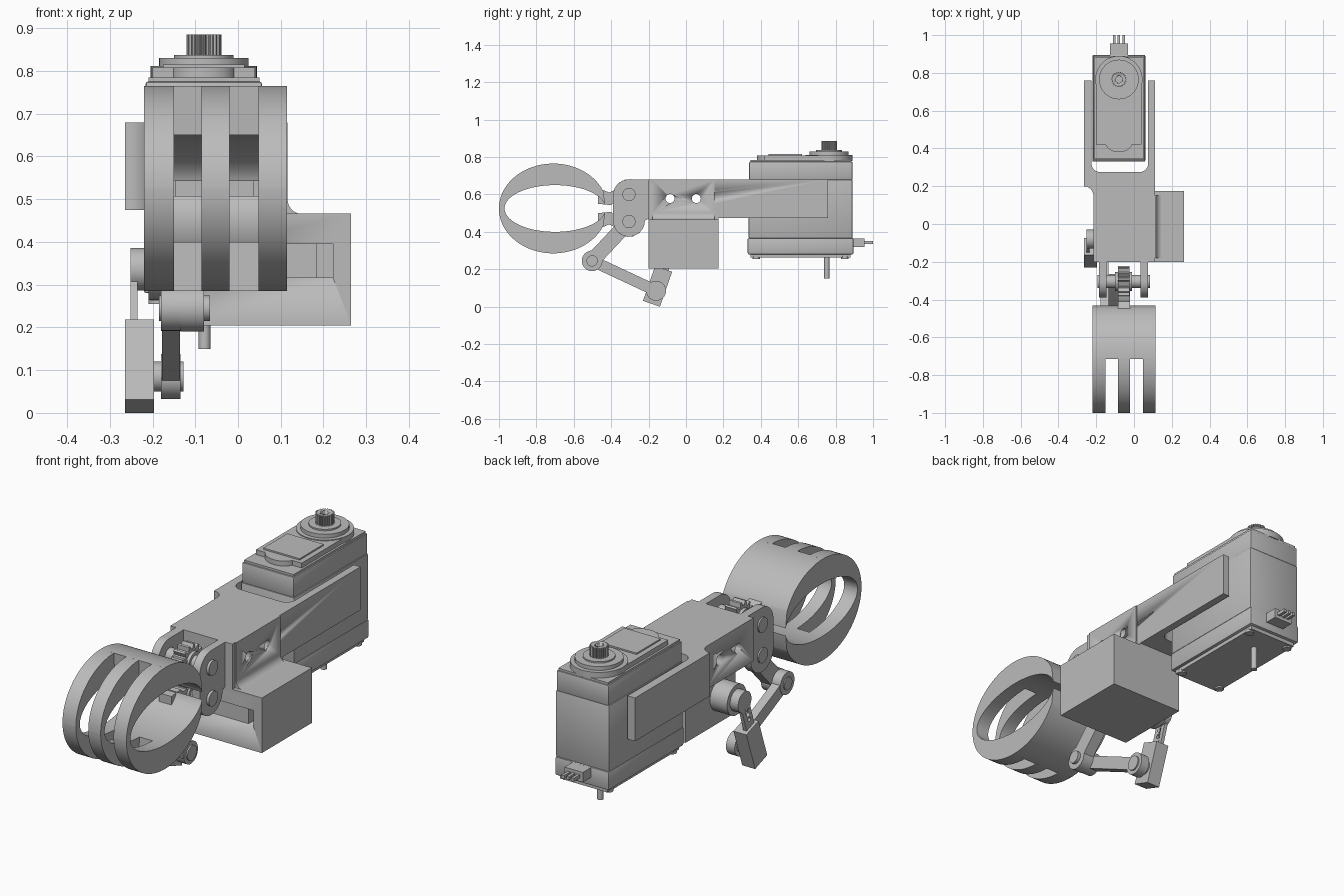
import bpy, bmesh
from math import sin, cos, pi, radians, atan2
from mathutils import Vector

if "Cube" in bpy.data.objects:
    bpy.data.objects.remove(bpy.data.objects["Cube"])

grey = bpy.data.materials.new("plain_grey")
grey.use_nodes = True
grey.diffuse_color = (0.5, 0.5, 0.5, 1)
grey.node_tree.nodes["Principled BSDF"].inputs["Base Color"].default_value = (0.5, 0.5, 0.5, 1)

PLACE = {"x": lambda p, q, h: (h, p, q),
         "y": lambda p, q, h: (p, h, q),
         "z": lambda p, q, h: (p, q, h)}


def prism(name, pts, axis, a, b, bevel=0):
    """Extrude a closed outline along an axis from a to b."""
    bm = bmesh.new()
    rings = [[bm.verts.new(PLACE[axis](p, q, h)) for p, q in pts] for h in (a, b)]
    bm.faces.new(rings[0])
    bm.faces.new(rings[1])
    n = len(pts)
    for i in range(n):
        j = (i + 1) % n
        bm.faces.new((rings[0][i], rings[0][j], rings[1][j], rings[1][i]))
    bmesh.ops.recalc_face_normals(bm, faces=bm.faces)
    if bevel:
        bmesh.ops.bevel(bm, geom=bm.edges[:], offset=bevel, segments=2, affect="EDGES", profile=0.5)
    me = bpy.data.meshes.new(name)
    bm.to_mesh(me)
    bm.free()
    me.materials.append(grey)
    ob = bpy.data.objects.new(name, me)
    bpy.context.collection.objects.link(ob)
    activate(ob)
    bpy.ops.object.shade_smooth_by_angle(angle=radians(30))
    return ob


def activate(ob):
    bpy.ops.object.select_all(action="DESELECT")
    ob.select_set(True)
    bpy.context.view_layer.objects.active = ob


def arc(c, ra, rb, t0, t1, n=24):
    return [(c[0] + ra * cos(radians(t0 + (t1 - t0) * i / n)),
             c[1] + rb * sin(radians(t0 + (t1 - t0) * i / n))) for i in range(n + 1)]


def box(name, x, y, z, bevel=0):
    return prism(name, [(x[0], y[0]), (x[1], y[0]), (x[1], y[1]), (x[0], y[1])], "z", *z, bevel)


def cyl(name, c, r, axis, a, b, n=40):
    return prism(name, arc(c, r, r, 0, 360, n)[:-1], axis, a, b)


def gear(name, c, r_in, r_out, teeth, axis, a, b):
    pts = []
    for i in range(teeth * 4):
        r = r_out if i % 4 < 2 else r_in
        t = 2 * pi * i / (teeth * 4)
        pts.append((c[0] + r * cos(t), c[1] + r * sin(t)))
    return prism(name, pts, axis, a, b)


def link(name, p, q, r, x0, x1):
    """Round-ended bar lying in the side plane."""
    t = atan2(q[1] - p[1], q[0] - p[0]) * 180 / pi
    return prism(name, arc(q, r, r, t - 90, t + 90) + arc(p, r, r, t + 90, t + 270), "x", x0, x1)


def cut(ob, cutter):
    m = ob.modifiers.new("cut", "BOOLEAN")
    m.operation, m.solver, m.object = "DIFFERENCE", "EXACT", cutter
    activate(ob)
    bpy.ops.object.modifier_apply(modifier=m.name)
    bpy.data.objects.remove(cutter)


# Main servo
CX, CY = -0.08, 0.765
box("servo_body", (-0.22, 0.06), (0.335, 0.89), (0.365, 0.68), 0.005)
box("servo_upper_case", (-0.216, 0.056), (0.338, 0.89), (0.678, 0.775), 0.005)
box("servo_lower_case", (-0.22, 0.06), (0.33, 0.895), (0.28, 0.367), 0.006)
box("servo_base", (-0.205, 0.045), (0.345, 0.88), (0.262, 0.282))
box("servo_lid", (-0.21, 0.05), (0.345, 0.885), (0.77, 0.785))
cyl("servo_boss", (CX, CY), 0.125, "z", 0.78, 0.812)
box("servo_top_plate", (-0.2, 0.04), (0.42, 0.765), (0.78, 0.808))
prism("servo_top_bulge", arc((CX, 0.44), 0.075, 0.06, 180, 360), "z", 0.78, 0.808)
box("servo_label_plate", (-0.175, 0.015), (0.44, 0.62), (0.806, 0.815))
cyl("output_collar", (CX, CY), 0.105, "z", 0.81, 0.83)
cyl("output_step", (CX, CY), 0.07, "z", 0.828, 0.837)
spline = gear("output_spline", (CX, CY), 0.035, 0.041, 24, "z", 0.83, 0.885)
cut(spline, cyl("spline_hole_cutter", (CX, CY), 0.018, "z", 0.85, 0.95))
cyl("bottom_shaft", (-0.078, 0.753), 0.014, "z", 0.15, 0.27, 20)
for x in (-0.19, 0.03):
    for y in (0.375, 0.85):
        cyl("base_screw", (x, y), 0.02, "z", 0.255, 0.27, 20)
box("connector", (-0.128, -0.032), (0.88, 0.955), (0.318, 0.365))
for x in (-0.105, -0.08, -0.055):
    box("connector_pin", (x - 0.007, x + 0.007), (0.94, 1.0), (0.334, 0.35))

# Forked bracket holding the servo, with the body in front
outline = ([(-0.265, 0.76), (-0.265, 0.2)] + arc((-0.265, 0.15), 0.05, 0.05, 90, 0, 8)
           + [(-0.215, -0.2), (0.11, -0.2), (0.11, 0.76), (0.075, 0.76)]
           + arc((0.03, 0.32), 0.045, 0.045, 0, -90, 8)
           + arc((-0.18, 0.32), 0.045, 0.045, 270, 180, 8) + [(-0.225, 0.76)])
body = prism("bracket", outline, "z", 0.475, 0.68)
panel = prism("side_panel", [(0.105, 0.68), (0.116, 0.68), (0.116, 0.5)]
              + arc((0.151, 0.5), 0.035, 0.035, 180, 270, 8) + [(0.151, 0.45), (0.105, 0.45)],
              "y", -0.18, 0.152)
for part in (body, panel):
    for y in (-0.085, 0.055):
        cut(part, cyl("hole_cutter", (y, 0.578), 0.024, "x", -0.4, 0.3, 24))

# Small servo housing under the body
housing = box("small_servo_housing", (-0.12, 0.265), (-0.2, 0.175), (0.205, 0.466))
cut(housing, box("slot_cutter", (-0.02, 0.222), (-0.3, -0.15), (0.317, 0.395)))
box("slot_filler", (-0.01, 0.185), (-0.185, -0.145), (0.317, 0.395))
box("housing_joint", (-0.12, 0.11), (-0.2, 0.175), (0.46, 0.48))

# Clevis plates and pivot pins
UP, LOW = (-0.305, 0.6), (-0.305, 0.455)
clevis = (arc((-0.305, 0.595), 0.085, 0.085, 90, 180) + arc((-0.305, 0.46), 0.085, 0.085, 180, 360)
          + [(-0.19, 0.475), (-0.19, 0.68)])
for x0, x1 in ((-0.185, -0.145), (0.035, 0.073)):
    prism("clevis_plate", clevis, "x", x0, x1)
for c in (UP, LOW):
    cyl("pivot_pin", c, 0.035, "x", -0.192, 0.085)
    cyl("pivot_hub", c, 0.05, "x", -0.1, -0.01)
    gear("finger_gear", c, 0.062, 0.082, 14, "x", -0.085, -0.025)

# Curved three-tined fingers, mirrored about the jaw plane
JAW = 0.525
TINES = ((-0.22, -0.15), (-0.085, -0.02), (0.048, 0.115))
for side, s in (("upper", 1), ("lower", -1)):
    def flip(pts):
        return [(y, JAW + s * z) for y, z in pts]
    shell = arc((-0.71, 0), 0.29, 0.24, 22, 91) + arc((-0.7, 0), 0.27, 0.125, 92, 8)
    tine = arc((-0.71, 0), 0.29, 0.24, 90, 180) + arc((-0.7, 0), 0.27, 0.125, 180, 91)
    prism(side + "_finger_shell", flip(shell), "x", -0.22, 0.115)
    for x0, x1 in TINES:
        prism(side + "_finger_tine", flip(tine), "x", x0, x1)
    neck = [(-0.47, 0.025), (-0.4, 0.018), (-0.385, 0.035), (-0.3, 0.035),
            (-0.3, 0.105), (-0.39, 0.095), (-0.41, 0.085), (-0.47, 0.11)]
    prism(side + "_finger_neck", flip(neck), "x", -0.085, -0.02)

# Drive lever and connecting link
ELBOW, CRANK = (-0.502, 0.245), (-0.16, 0.085)
link("drive_lever", LOW, ELBOW, 0.04, -0.135, -0.08)
cyl("lever_end", ELBOW, 0.055, "x", -0.135, -0.08)
cyl("elbow_pin", ELBOW, 0.03, "x", -0.185, -0.065)
link("connecting_link", ELBOW, CRANK, 0.03, -0.178, -0.136)
for c in (ELBOW, CRANK):
    cyl("link_end", c, 0.053, "x", -0.18, -0.135)
cyl("crank_pin", CRANK, 0.035, "x", -0.2, -0.128)

# Small servo horn with its end block
HUB = (-0.08, 0.336)
d = Vector((0.33, 0.944))
w = Vector((d.y, -d.x))
mid = Vector((-0.152, 0.109))
corners = [mid + d * (a * 0.099) + w * (b * 0.048) for a, b in ((-1, -1), (-1, 1), (1, 1), (1, -1))]
prism("horn_block", [tuple(c) for c in corners], "x", -0.265, -0.197)
cyl("horn_boss", HUB, 0.072, "x", -0.21, -0.11)
cyl("horn_hub", HUB, 0.05, "x", -0.252, -0.205)
horn = link("horn_arm", HUB, tuple(mid), 0.03, -0.252, -0.235)
for k in (0.07, 0.1):
    cut(horn, cyl("horn_hole_cutter", (HUB[0] - d.x * k, HUB[1] - d.y * k), 0.01, "x", -0.3, -0.2, 16))
